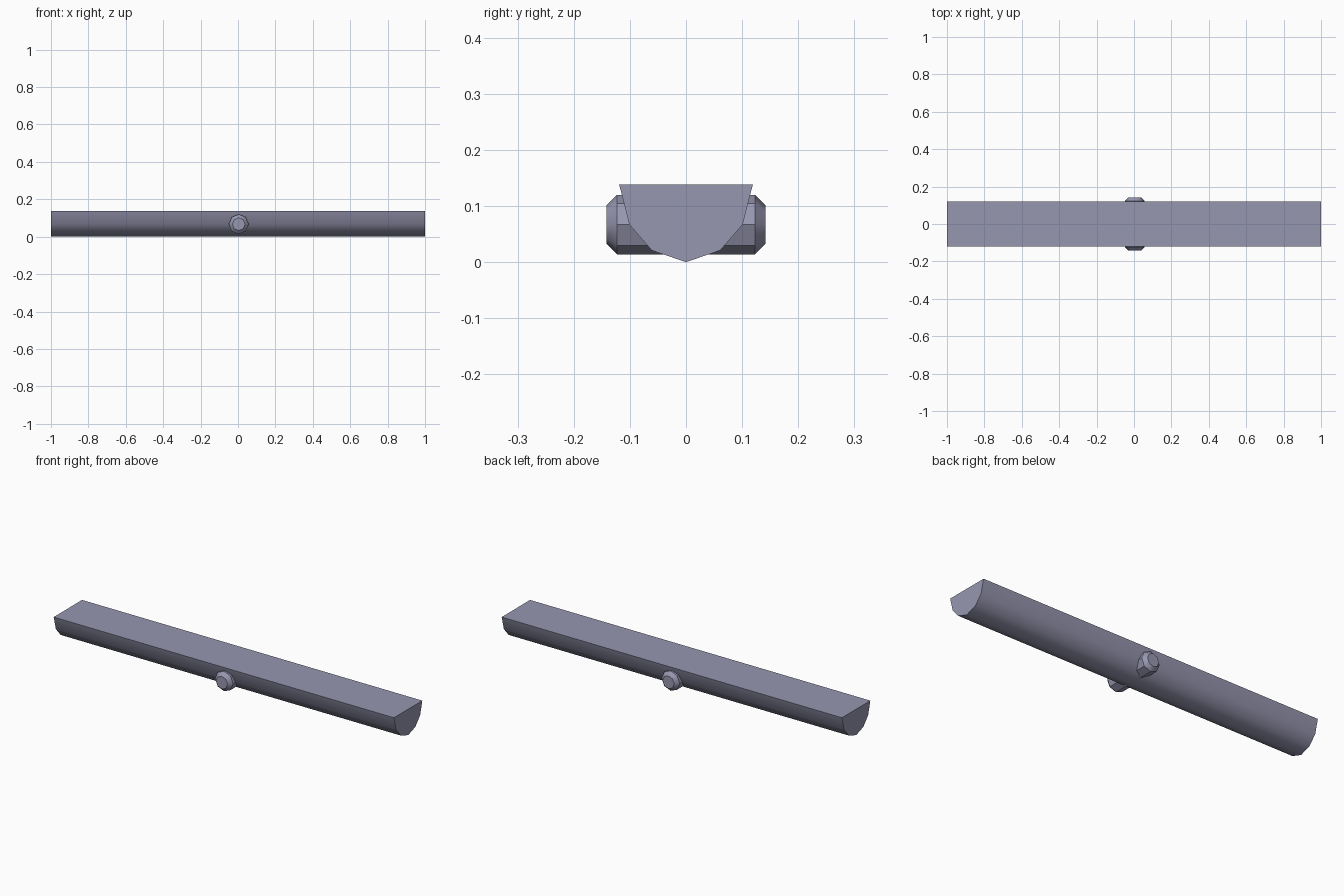
import bpy
import bmesh
import math

if "Cube" in bpy.data.objects:
    bpy.data.objects.remove(bpy.data.objects["Cube"])

metal = bpy.data.materials.new("lavender grey")
metal.diffuse_color = (0.31, 0.31, 0.44, 1)
metal.use_nodes = True
metal.node_tree.nodes["Principled BSDF"].inputs["Base Color"].default_value = metal.diffuse_color


def loft(name, rings):
    """Skin equal-sized rings of points and cap both ends."""
    bm = bmesh.new()
    loops = [[bm.verts.new(p) for p in ring] for ring in rings]
    n = len(loops[0])
    for a, b in zip(loops, loops[1:]):
        for i in range(n):
            j = (i + 1) % n
            bm.faces.new((a[i], a[j], b[j], b[i]))
    bm.faces.new(loops[0])
    bm.faces.new(loops[-1])
    bmesh.ops.recalc_face_normals(bm, faces=bm.faces)
    mesh = bpy.data.meshes.new(name)
    bm.to_mesh(mesh)
    bm.free()
    mesh.materials.append(metal)
    obj = bpy.data.objects.new(name, mesh)
    bpy.context.collection.objects.link(obj)
    bpy.ops.object.select_all(action='DESELECT')
    obj.select_set(True)
    bpy.context.view_layer.objects.active = obj
    bpy.ops.object.shade_smooth_by_angle(angle=math.radians(40))
    return obj


# Long beam: flat top, rounded keel underneath
half = [(0.119, 0.138), (0.101, 0.067), (0.061, 0.021)]
profile = half + [(0, 0)] + [(-y, z) for y, z in reversed(half)]
loft("beam", [[(x, y, z) for y, z in profile] for x in (-1, 1)])

# Octagonal pivot pin through the middle, with chamfered ends
steps = [(-0.142, 0.034), (-0.123, 0.053), (0.123, 0.053), (0.142, 0.034)]
loft("pivot_pin", [[(0.004 + r * math.cos(k * math.pi / 4), y,
                     0.067 + r * math.sin(k * math.pi / 4)) for k in range(8)]
                   for y, r in steps])
